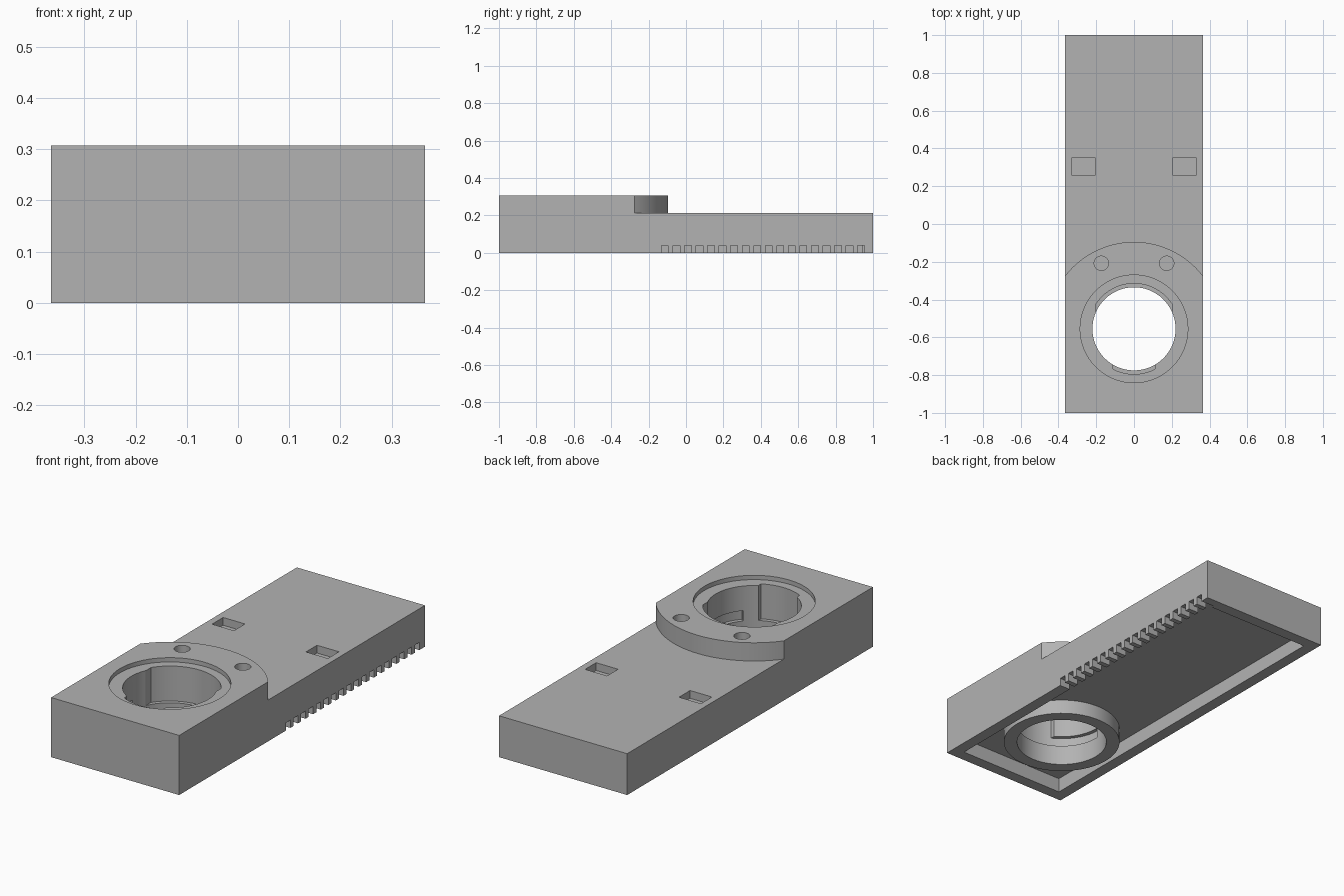
import bpy, bmesh
from math import cos, sin, radians, asin, degrees

cube = bpy.data.objects.get("Cube")
if cube:
    bpy.data.objects.remove(cube, do_unlink=True)

HALF_W, TOP, DECK, CAVITY = 0.365, 0.307, 0.213, 0.075
WALL = 0.06
CY = -0.555              # centre of the socket
BORE, LOBE, RING = 0.22, 0.24, 0.285
LEDGE, TAB_BOTTOM = 0.105, 0.158

grey = bpy.data.materials.new("plain grey")
grey.use_nodes = True
grey.diffuse_color = (0.45, 0.45, 0.45, 1)
grey.node_tree.nodes["Principled BSDF"].inputs["Base Color"].default_value = grey.diffuse_color


def prism(name, outline, z0, z1):
    """Extrude a closed outline upward."""
    bm = bmesh.new()
    face = bm.faces.new([bm.verts.new((x, y, z0)) for x, y in outline])
    res = bmesh.ops.extrude_face_region(bm, geom=[face])
    verts = [v for v in res["geom"] if isinstance(v, bmesh.types.BMVert)]
    bmesh.ops.translate(bm, verts=verts, vec=(0, 0, z1 - z0))
    bmesh.ops.recalc_face_normals(bm, faces=bm.faces)
    mesh = bpy.data.meshes.new(name)
    bm.to_mesh(mesh)
    bm.free()
    mesh.materials.append(grey)
    ob = bpy.data.objects.new(name, mesh)
    bpy.context.collection.objects.link(ob)
    return ob


def arc(r, a0, a1, n=24, cx=0, cy=CY):
    angles = [radians(a0 + (a1 - a0) * i / n) for i in range(n + 1)]
    return [(cx + r * cos(a), cy + r * sin(a)) for a in angles]


def disc(r, n=96, cx=0, cy=CY):
    return arc(r, 0, 360, n, cx, cy)[:-1]


def rect(x0, x1, y0, y1):
    return [(x0, y0), (x1, y0), (x1, y1), (x0, y1)]


def combine(target, outline, z0, z1, operation="DIFFERENCE"):
    tool = prism("tool", outline, z0, z1)
    tool.hide_render = True
    mod = target.modifiers.new("shape", "BOOLEAN")
    mod.operation, mod.solver, mod.object = operation, "EXACT", tool
    bpy.context.view_layer.objects.active = target
    bpy.ops.object.modifier_apply(modifier=mod.name)
    bpy.data.objects.remove(tool, do_unlink=True)


# Block, lowered behind the rounded head
body = prism("housing", rect(-HALF_W, HALF_W, -1, 1), 0, TOP)
head_r = 0.46
edge = degrees(asin(0.4 / head_r))
combine(body, arc(head_r, 90 - edge, 90 + edge, 48) + [(-0.4, 1.2), (0.4, 1.2)], DECK, 0.5)

# Hollow underside with a collar around the socket
inner = HALF_W - WALL
combine(body, rect(-inner, inner, -1 + WALL, 1 - WALL), -0.1, CAVITY)
combine(body, disc(RING), 0, 0.1, "UNION")

# Socket: shallow seat and through bore
combine(body, disc(RING), TOP - 0.022, 0.5)
combine(body, disc(BORE), -0.1, 0.5)

# Two entry lobes, each leading into a locking groove below the tabs
for half, start, turn in ((0.2, 0, 75), (0.11, 180, 65)):
    a = degrees(asin(half / LOBE))
    side = 1 if start == 0 else -1
    lobe = arc(LOBE, start + a - 90 + 180, start + 90 - a)
    combine(body, lobe + [(side * half, CY), (-side * half, CY)], LEDGE, 0.5)
    end = start + 90 - a
    combine(body, arc(LOBE, end + 4, end - turn) + [(0, CY)], LEDGE, TAB_BOTTOM)

# Screw holes in the head and square pockets in the deck
for s in (-1, 1):
    combine(body, disc(0.038, 32, s * 0.173, -0.208), TOP - 0.06, 0.5)
    x0, x1 = sorted((s * 0.205, s * 0.33))
    combine(body, rect(x0, x1, 0.26, 0.35), DECK - 0.04, 0.5)

# Row of notches through the lower edge of the left wall
for i in range(18):
    y = -0.131 + 0.0617 * i
    combine(body, rect(inner - 0.02, HALF_W + 0.05, y, y + 0.036), -0.1, 0.04)

bpy.ops.object.select_all(action="DESELECT")
body.select_set(True)
bpy.context.view_layer.objects.active = body
bpy.ops.object.shade_smooth_by_angle(angle=radians(30))
